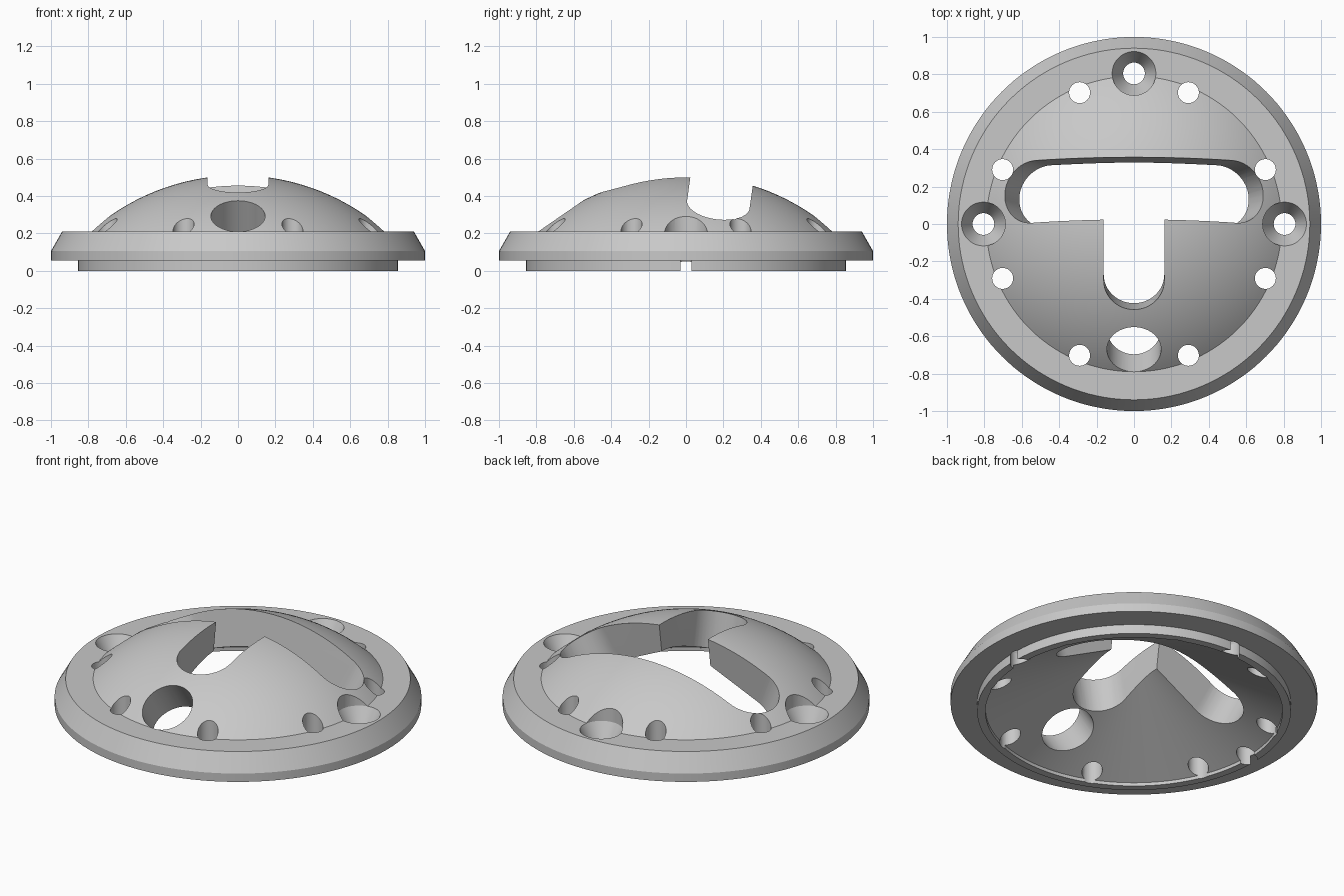
import bpy, bmesh, math
from mathutils import Vector

if "Cube" in bpy.data.objects:
    bpy.data.objects.remove(bpy.data.objects["Cube"])

SEG = 144
CZ, R_OUT = -0.68, 1.19          # outer dome sphere

grey = bpy.data.materials.new("plain grey")
grey.diffuse_color = (0.58, 0.58, 0.58, 1)
grey.use_nodes = True
grey.node_tree.nodes["Principled BSDF"].inputs["Base Color"].default_value = grey.diffuse_color


def make_object(name, bm):
    bmesh.ops.recalc_face_normals(bm, faces=bm.faces)
    me = bpy.data.meshes.new(name)
    bm.to_mesh(me)
    bm.free()
    ob = bpy.data.objects.new(name, me)
    bpy.context.collection.objects.link(ob)
    me.materials.append(grey)
    return ob


def loft(name, rings):
    """Closed solid through rings with equal point counts."""
    bm = bmesh.new()
    loops = [[bm.verts.new(p) for p in ring] for ring in rings]
    n = len(loops[0])
    for a, b in zip(loops, loops[1:]):
        for i in range(n):
            j = (i + 1) % n
            bm.faces.new((a[i], a[j], b[j], b[i]))
    bm.faces.new(loops[0])
    bm.faces.new(loops[-1])
    return make_object(name, bm)


def circle(c, r, z, n=48):
    return [(c[0] + r * math.cos(2 * math.pi * i / n),
             c[1] + r * math.sin(2 * math.pi * i / n), z) for i in range(n)]


def arc(cx, cy, rx, ry, a0, a1, z, n=24):
    return [(cx + rx * math.cos(math.radians(a0 + (a1 - a0) * i / n)),
             cy + ry * math.sin(math.radians(a0 + (a1 - a0) * i / n)), z)
            for i in range(n + 1)]


def cut(target, cutter):
    m = target.modifiers.new(cutter.name, 'BOOLEAN')
    m.operation = 'DIFFERENCE'
    m.solver = 'EXACT'
    m.object = cutter
    bpy.context.view_layer.objects.active = target
    bpy.ops.object.modifier_apply(modifier=m.name)
    bpy.data.objects.remove(cutter)


# Domed cover, conical underside, bevelled rim and a lower locating ring
a_end = math.asin(0.79 / R_OUT)
outer = [(R_OUT * math.sin(a_end * i / 32), CZ + R_OUT * math.cos(a_end * i / 32))
         for i in range(32)] + [(0.79, 0.21)]
rim = [(0.94, 0.21), (1, 0.105), (1, 0.055), (0.855, 0.055), (0.855, 0), (0.81, 0)]
inner = [(0.81 * (1 - i / 12), 0.02 + 0.389 * i / 12) for i in range(13)]
profile = outer + rim + inner

bm = bmesh.new()
verts = [bm.verts.new((r, 0, z)) for r, z in profile]
edges = [bm.edges.new(p) for p in zip(verts, verts[1:])]
bmesh.ops.spin(bm, geom=verts + edges, cent=(0, 0, 0), axis=(0, 0, 1),
               angle=2 * math.pi, steps=SEG)
bmesh.ops.remove_doubles(bm, verts=bm.verts, dist=1e-5)
cover = make_object("domed_cover", bm)


# Wide slot with outward leaning ends
def slot_ring(z):
    x_end = 0.693 + 0.46 * (z - 0.28)
    cx, cy = x_end - 0.19, 0.194 + 0.14 * (z - 0.505)
    return (arc(cx, cy, 0.19, 0.17, -90, 90, z)
            + arc(-cx, cy, 0.19, 0.17, 90, 270, z))


# Stem slot with a rounded, leaning front end
def stem_ring(z):
    y_end = -0.457 - 0.16 * (z - 0.415)
    return (arc(0, y_end + 0.162, 0.162, 0.162, 180, 360, z)
            + [(0.162, 0.17, z), (-0.162, 0.17, z)])


cut(cover, loft("wide_slot", [slot_ring(-0.1), slot_ring(0.7)]))
cut(cover, loft("stem_slot", [stem_ring(0.0), stem_ring(0.7)]))

# Large round hole square to the dome at the front
mid = Vector((0, -0.672, 0.294))
axis = (mid - Vector((0, 0, CZ))).normalized()
turn = axis.to_track_quat('Z', 'Y')
port = [[mid + turn @ Vector(p) for p in circle((0, 0), 0.145, d, 64)]
        for d in (-0.4, 0.3)]
cut(cover, loft("front_port", port))

# Eight small vertical holes around the dome foot
for k in range(8):
    a = math.radians(22.5 + 45 * k)
    c = (0.76 * math.cos(a), 0.76 * math.sin(a))
    cut(cover, loft("small_hole", [circle(c, 0.056, -0.1), circle(c, 0.056, 0.6)]))

# Three countersunk screw holes
for c in ((0.805, 0), (-0.805, 0), (0, 0.805)):
    cut(cover, loft("screw_hole", [circle(c, 0.058, -0.1), circle(c, 0.058, 0.1),
                                   circle(c, 0.117, 0.209), circle(c, 0.117, 0.6)]))

bpy.ops.object.select_all(action='DESELECT')
cover.select_set(True)
bpy.context.view_layer.objects.active = cover
bpy.ops.object.shade_smooth_by_angle(angle=math.radians(25))
